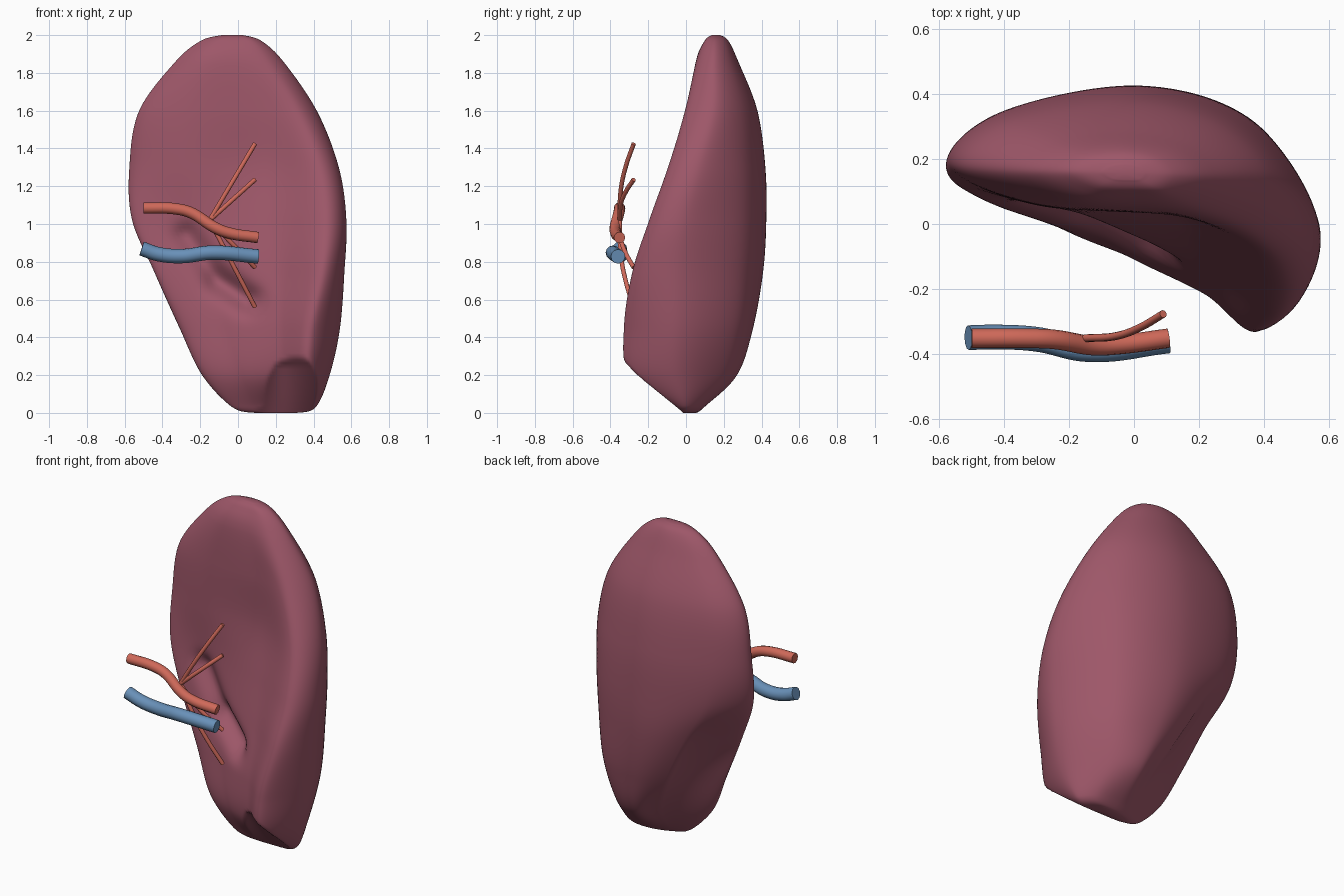
import bpy, bmesh, math
from mathutils import Vector

if "Cube" in bpy.data.objects:
    bpy.data.objects.remove(bpy.data.objects["Cube"])


def material(name, color):
    m = bpy.data.materials.new(name)
    m.diffuse_color = (*color, 1)
    m.use_nodes = True
    m.node_tree.nodes["Principled BSDF"].inputs["Base Color"].default_value = m.diffuse_color
    return m


ORGAN = material("organ", (0.34, 0.095, 0.14))
RED = material("artery", (0.62, 0.14, 0.10))
BLUE = material("vein", (0.14, 0.28, 0.48))

# Body sections: z, then x,y of left edge, back-left ridge, back, back-right,
# right, front lobe, inner face near lobe, inner face middle
SECTIONS = [
    (0.03, -.03, .0, .07, .06, .2, .095, .33, .08, .41, 0, .37, -.06, .22, -.04, .1, -.04),
    (0.2, -.19, .01, .05, .19, .18, .27, .35, .19, .485, -.05, .38, -.295, .22, -.2, .02, -.11),
    (0.45, -.31, .05, -.07, .28, .13, .355, .38, .26, .54, -.05, .40, -.325, .21, -.20, -.06, -.07),
    (0.75, -.445, .08, -.23, .325, .06, .408, .38, .295, .562, -.035, .455, -.282, .2, -.12, -.14, 0),
    (1.02, -.558, .135, -.385, .335, .02, .425, .37, .315, .57, .0, .475, -.195, .17, -.04, -.25, .05),
    (1.3, -.572, .175, -.42, .34, 0, .42, .34, .32, .53, .075, .44, -.095, .14, .022, -.3, .058),
    (1.6, -.52, .17, -.39, .315, -.02, .378, .26, .31, .415, .15, .33, .0, .1, .03, -.28, .06),
    (1.86, -.33, .16, -.24, .245, -.03, .277, .15, .24, .24, .15, .17, .065, .02, .053, -.19, .07),
]


def catmull(a, b, c, d, t):
    return 0.5 * (2 * b + (c - a) * t + (2 * a - 5 * b + 4 * c - d) * t * t
                  + (3 * b - a - 3 * c + d) * t ** 3)


def end_row(row, z, s):
    c = sum(row, Vector()) / len(row)
    return [Vector((c.x + (p.x - c.x) * s, c.y + (p.y - c.y) * s, z)) for p in row]


def segment_distance(x, z, a, b):
    dx, dz = b[0] - a[0], b[1] - a[1]
    t = ((x - a[0]) * dx + (z - a[1]) * dz) / (dx * dx + dz * dz)
    t = max(0, min(1, t))
    return math.hypot(x - a[0] - t * dx, z - a[1] - t * dz)


def build_body():
    rows = [[Vector((s[i], s[i + 1], s[0])) for i in range(1, len(s), 2)] for s in SECTIONS]
    rows = [end_row(rows[0], 0.0, .5)] + rows + [end_row(rows[-1], 1.97, .56),
                                                 end_row(rows[-1], 2.0, .2)]
    n, su, sv = 8, 16, 14
    # Smooth each section around, then smooth between the sections
    rings = [[catmull(r[i - 1], r[i], r[(i + 1) % n], r[(i + 2) % n], k / su)
              for i in range(n) for k in range(su)] for r in rows]
    last = len(rings) - 1
    grid = []
    for j in range(last):
        steps = sv if 0 < j < last - 2 else 6
        a, b, c, d = (rings[max(0, min(last, j + o))] for o in (-1, 0, 1, 2))
        for k in range(steps):
            grid.append([catmull(*p, k / steps) for p in zip(a, b, c, d)])
    grid.append(rings[-1])
    bm = bmesh.new()
    vr = []
    for ring in grid:
        out = []
        for i, p in enumerate(ring):
            co = p.copy()
            if i < su:
                # Hollow facet on the lower left flank
                h = .045 * math.sin(math.pi * i / su) * math.exp(-((p.z - .55) / .3) ** 2)
                co += Vector((h * .7, -h * .7, 0))
            if i > 5 * su - 4:
                # Hilum groove on the inner face, deeper toward its lower end
                d = segment_distance(p.x, p.z, (-.27, .94), (-.1, .7))
                e = segment_distance(p.x, p.z, (-.1, .7), (.05, .6))
                co.y += .05 * math.exp(-(min(d, e) / .065) ** 2)
                co.y += .04 * math.exp(-(e / .07) ** 2)
            if i > 4 * su and p.z < .4:
                # Hollow sloping facet cut into the lower front
                c = .15 * math.exp(-((p.x - .22) / .14) ** 2) * min(1, p.z / .25)
                cut = min(-.005, -.3 + (.22 - p.z) * 1.3 + c)
                co.y = max(co.y, cut)
            co.z = max(0, min(2, co.z))
            out.append(bm.verts.new(co))
        vr.append(out)
    m = n * su
    for a, b in zip(vr, vr[1:]):
        for i in range(m):
            bm.faces.new((a[i], a[(i + 1) % m], b[(i + 1) % m], b[i]))
    # Closed ends
    for ring, z in ((vr[0], 0), (vr[-1], 2)):
        c = sum((v.co for v in ring), Vector()) / m
        tip = bm.verts.new((c.x, c.y, z))
        for i in range(m):
            bm.faces.new((ring[i], ring[(i + 1) % m], tip))
    bmesh.ops.recalc_face_normals(bm, faces=bm.faces)
    for f in bm.faces:
        f.smooth = True
    me = bpy.data.meshes.new("spleen_body")
    bm.to_mesh(me)
    bm.free()
    ob = bpy.data.objects.new("spleen_body", me)
    me.materials.append(ORGAN)
    bpy.context.collection.objects.link(ob)


def tube(name, pts, radius, mat):
    cu = bpy.data.curves.new(name, 'CURVE')
    cu.dimensions = '3D'
    cu.bevel_depth = radius
    cu.bevel_resolution = 4
    cu.use_fill_caps = True
    cu.resolution_u = 10
    sp = cu.splines.new('BEZIER')
    sp.bezier_points.add(len(pts) - 1)
    for bp, p in zip(sp.bezier_points, pts):
        bp.co = p
        bp.handle_left_type = bp.handle_right_type = 'AUTO'
    cu.materials.append(mat)
    ob = bpy.data.objects.new(name, cu)
    bpy.context.collection.objects.link(ob)


build_body()

# Main vessels
tube("main_artery", [(-.5, -.352, 1.085), (-.33, -.352, 1.08), (-.25, -.355, 1.06),
                     (-.12, -.375, .98), (-.05, -.372, .953), (.105, -.352, .928)], .03, RED)
tube("main_vein", [(-.51, -.35, .87), (-.42, -.348, .84), (-.3, -.355, .83),
                   (-.14, -.387, .848), (.107, -.36, .828)], .038, BLUE)

# Thin artery branches fanning out from one point
for i, z in enumerate((1.425, 1.235, .77, .56)):
    path = [(-.15, -.352), (-.05, -.344), (.02, -.318), (.09, -.277)]
    tube("artery_branch_%d" % (i + 1),
         [(x, y, 1.02 + (z - 1.02) * (x + .15) / .24) for x, y in path], .012, RED)
